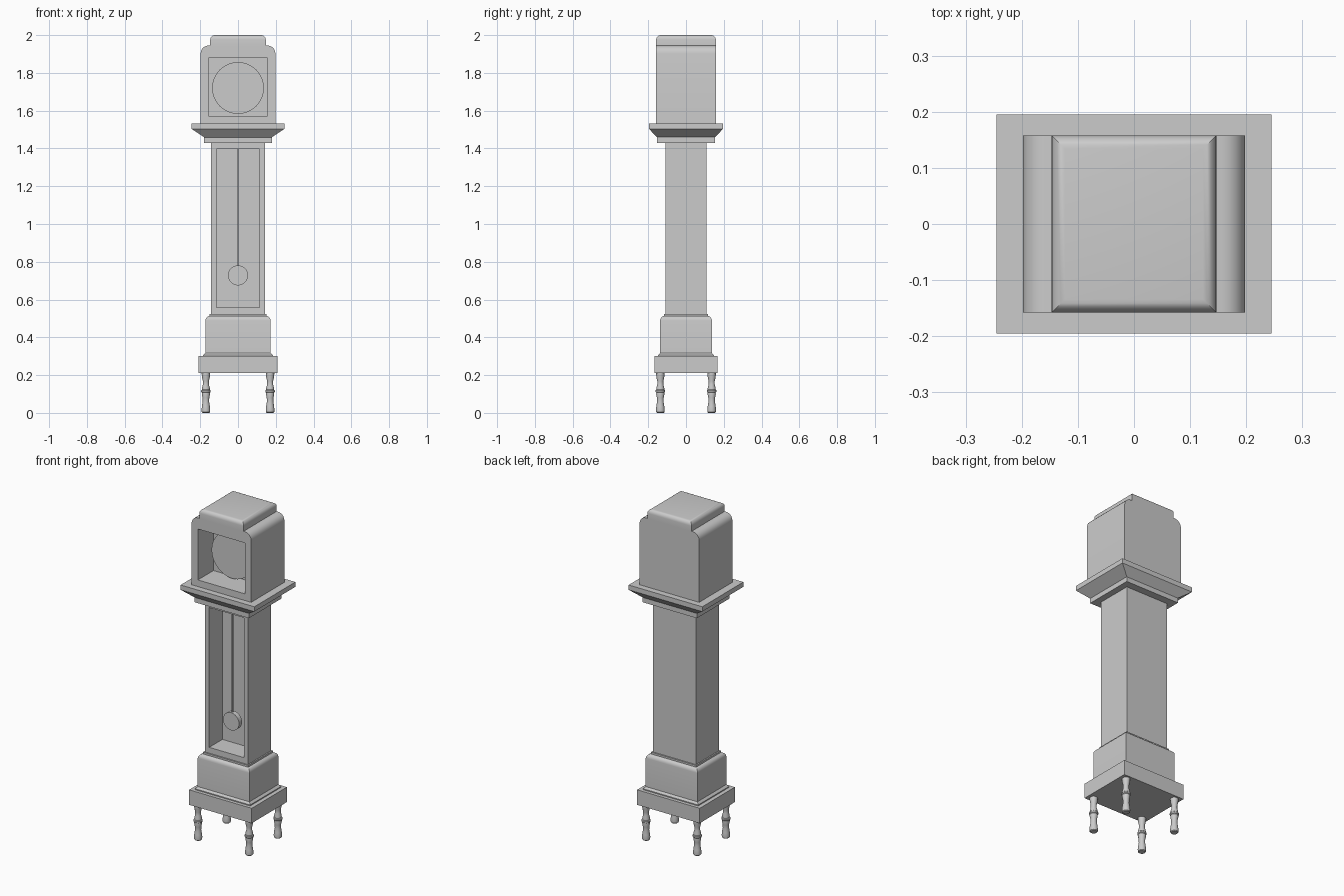
import bpy, bmesh
from math import cos, sin, pi, radians

if "Cube" in bpy.data.objects:
    bpy.data.objects.remove(bpy.data.objects["Cube"])


def finish(bm, name, smooth=True):
    bmesh.ops.recalc_face_normals(bm, faces=bm.faces[:])
    me = bpy.data.meshes.new(name)
    bm.to_mesh(me)
    bm.free()
    ob = bpy.data.objects.new(name, me)
    bpy.context.collection.objects.link(ob)
    bpy.ops.object.select_all(action='DESELECT')
    ob.select_set(True)
    bpy.context.view_layer.objects.active = ob
    if smooth:
        bpy.ops.object.shade_smooth_by_angle(angle=radians(35))
    return ob


def stack(name, rings, bevel=0, sides_only=False):
    """Rectangular tiers (half x, half y, z), optionally rounding the top edges."""
    bm = bmesh.new()
    loops = [[bm.verts.new((sx * hx, sy * hy, z))
              for sx, sy in ((-1, -1), (1, -1), (1, 1), (-1, 1))] for hx, hy, z in rings]
    for a, b in zip(loops, loops[1:]):
        for i in range(4):
            j = (i + 1) % 4
            bm.faces.new((a[i], a[j], b[j], b[i]))
    bm.faces.new(loops[0][::-1])
    bm.faces.new(loops[-1])
    if bevel:
        top = rings[-1][2]
        edges = [e for e in bm.edges if all(abs(v.co.z - top) < 1e-5 for v in e.verts)]
        if sides_only:
            edges = [e for e in edges if abs(e.verts[0].co.x - e.verts[1].co.x) < 1e-5]
        bmesh.ops.bevel(bm, geom=edges, offset=bevel, segments=5, profile=0.5, affect='EDGES')
    return finish(bm, name, bevel > 0)


def box(name, hx, hy, z0, z1, **kw):
    return stack(name, [(hx, hy, z0), (hx, hy, z1)], **kw)


def recess(ob, hx, z0, z1, y_front, y_back):
    """Cut a window pocket into the front."""
    cutter = box("window_cutter", hx, (y_back - y_front) / 2, z0, z1)
    cutter.location.y = (y_back + y_front) / 2
    cutter.hide_render = True
    mod = ob.modifiers.new("window", 'BOOLEAN')
    mod.operation = 'DIFFERENCE'
    mod.solver = 'EXACT'
    mod.object = cutter
    bpy.context.view_layer.objects.active = ob
    bpy.context.view_layer.update()
    bpy.ops.object.modifier_apply(modifier=mod.name)
    bpy.data.objects.remove(cutter)


def disc(name, r, z, y0, y1, n):
    """Upright disc facing the front."""
    bm = bmesh.new()
    front, back = [[bm.verts.new((r * cos(2 * pi * i / n), y, z + r * sin(2 * pi * i / n)))
                    for i in range(n)] for y in (y0, y1)]
    bm.faces.new(front)
    bm.faces.new(back[::-1])
    for i in range(n):
        j = (i + 1) % n
        bm.faces.new((front[i], back[i], back[j], front[j]))
    return finish(bm, name)


def turned(name, profile, x, y, n=20):
    """Lathe a (radius, z) profile around a vertical axis."""
    bm = bmesh.new()
    loops = [[bm.verts.new((x + r * cos(2 * pi * i / n), y + r * sin(2 * pi * i / n), z))
              for i in range(n)] for r, z in profile]
    for a, b in zip(loops, loops[1:]):
        for i in range(n):
            j = (i + 1) % n
            bm.faces.new((a[i], a[j], b[j], b[i]))
    bm.faces.new(loops[0][::-1])
    bm.faces.new(loops[-1])
    return finish(bm, name)


# Hood with dial window, and raised cap
hood = box("hood", 0.198, 0.158, 1.53, 1.945, bevel=0.042, sides_only=True)
recess(hood, 0.156, 1.572, 1.878, -0.2, -0.01)
box("hood_cap", 0.147, 0.158, 1.944, 2.0, bevel=0.024)
disc("dial", 0.137, 1.72, -0.055, -0.009, 48)

# Cornice under the hood
stack("cornice", [(0.178, 0.153, 1.458), (0.245, 0.195, 1.503), (0.245, 0.195, 1.532)])
box("cornice_neck", 0.18, 0.154, 1.43, 1.46)

# Trunk with pendulum window
trunk = box("trunk", 0.142, 0.109, 0.515, 1.432)
recess(trunk, 0.115, 0.558, 1.398, -0.15, 0.016)

# Pendulum
box("pendulum_rod", 0.004, 0.004, 0.75, 1.399).location.y = -0.052
disc("pendulum_bob", 0.053, 0.728, -0.066, -0.038, 32)

# Base block, trim and plinth
box("base_trim", 0.15, 0.117, 0.50, 0.523)
box("base", 0.172, 0.137, 0.30, 0.513, bevel=0.024)
stack("base_moulding", [(0.184, 0.147, 0.299), (0.184, 0.147, 0.306), (0.172, 0.137, 0.318)])
box("plinth", 0.208, 0.167, 0.21, 0.30)

# Turned legs
leg = [(0.018, 0), (0.022, 0.004), (0.023, 0.016), (0.021, 0.035), (0.017, 0.06), (0.018, 0.08),
       (0.022, 0.1), (0.021, 0.107), (0.025, 0.111), (0.025, 0.119), (0.021, 0.123),
       (0.021, 0.132), (0.016, 0.15), (0.016, 0.168), (0.021, 0.19), (0.022, 0.205), (0.022, 0.212)]
for sx, side in ((-1, "left"), (1, "right")):
    for sy, end in ((-1, "front"), (1, "back")):
        turned(f"{end}_{side}_leg", leg, sx * 0.17, sy * 0.136)
